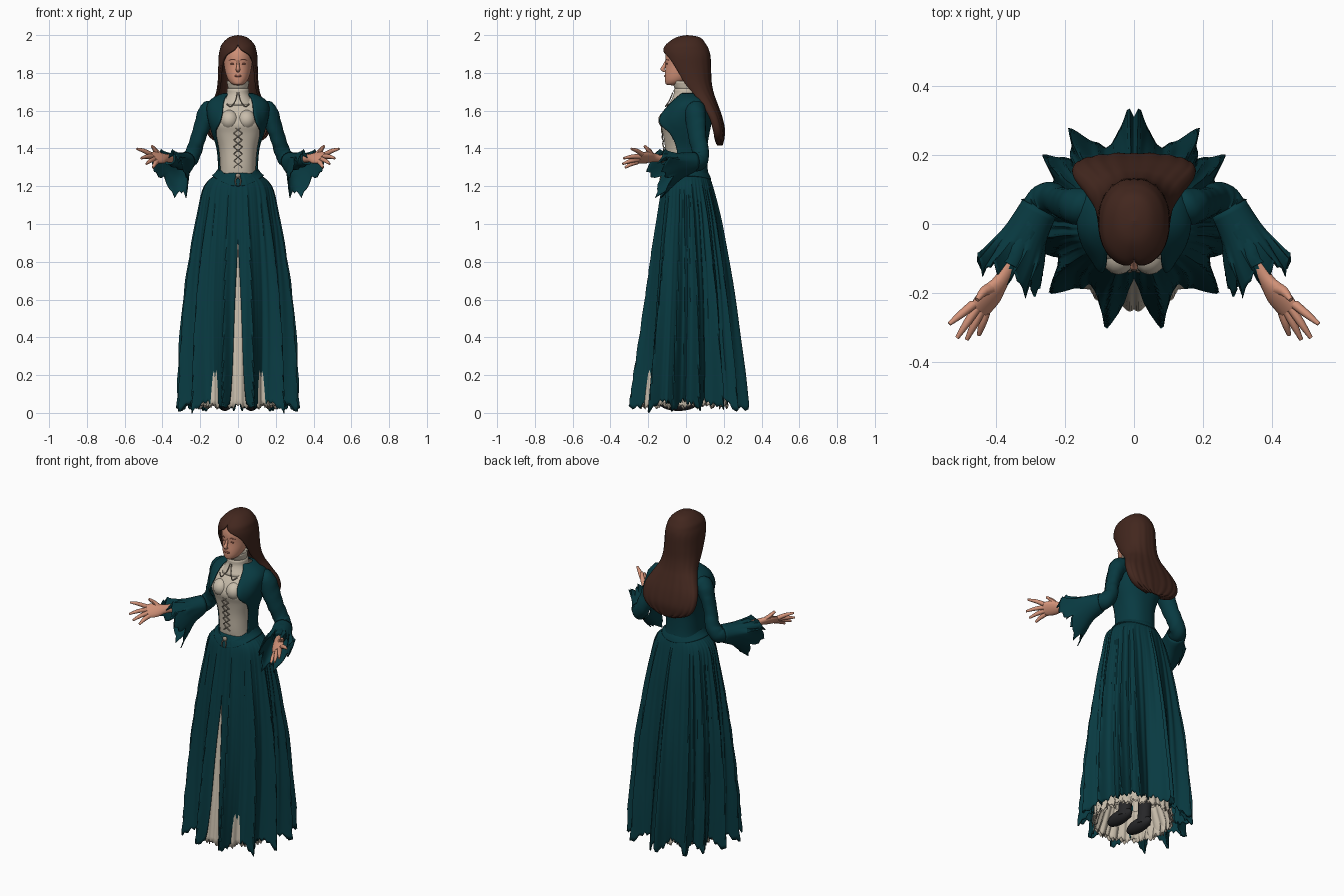
import bpy, bmesh
from math import sin, cos, pi, exp, copysign
from mathutils import Vector, Matrix

cube = bpy.data.objects.get("Cube")
if cube:
    bpy.data.objects.remove(cube, do_unlink=True)


def material(name, rgb, rough=0.8):
    m = bpy.data.materials.new(name)
    m.use_nodes = True
    m.diffuse_color = (*rgb, 1)
    bsdf = m.node_tree.nodes["Principled BSDF"]
    bsdf.inputs["Base Color"].default_value = (*rgb, 1)
    bsdf.inputs["Roughness"].default_value = rough
    return m


TEAL = material("teal cloth", (0.0025, 0.042, 0.053))
CREAM = material("cream linen", (0.58, 0.51, 0.41))
BROWN = material("brown hair", (0.055, 0.02, 0.013))
SKIN = material("skin", (0.65, 0.29, 0.19))
DARK = material("black leather", (0.02, 0.02, 0.022))
LACE = material("lacing", (0.33, 0.28, 0.22))
LIP = material("dark rose", (0.32, 0.11, 0.075))


def finish(name, bm, mat, mirror=True, thick=0, angle=0.8):
    bmesh.ops.recalc_face_normals(bm, faces=bm.faces)
    me = bpy.data.meshes.new(name)
    bm.to_mesh(me)
    bm.free()
    me.materials.append(mat)
    ob = bpy.data.objects.new(name, me)
    bpy.context.collection.objects.link(ob)
    for other in bpy.context.selected_objects:
        other.select_set(False)
    bpy.context.view_layer.objects.active = ob
    ob.select_set(True)
    bpy.ops.object.shade_smooth_by_angle(angle=angle)
    if mirror:
        ob.modifiers.new("Mirror", "MIRROR")
    if thick:
        s = ob.modifiers.new("Solidify", "SOLIDIFY")
        s.thickness, s.offset = thick, 0
    return ob


def spline(rows, per):
    """Catmull-Rom subdivision of rows of numbers."""
    out = []
    for i in range(len(rows) - 1):
        a, b, c = rows[max(i - 1, 0)], rows[i], rows[i + 1]
        d = rows[min(i + 2, len(rows) - 1)]
        for k in range(per):
            t = k / per
            out.append([q + (r - p) * t / 2 + (p - 2.5 * q + 2 * r - s / 2) * t * t
                        + (1.5 * (q - r) + (s - p) / 2) * t ** 3
                        for p, q, r, s in zip(a, b, c, d)])
    out.append(list(rows[-1]))
    return out


def skin_rings(bm, rings, closed):
    n = len(rings[0])
    for lo, hi in zip(rings, rings[1:]):
        for j in range(n if closed else n - 1):
            k = (j + 1) % n
            bm.faces.new((lo[j], lo[k], hi[k], hi[j]))


def sheet(name, rows, mat, cols=24, per=4, square=1, fold=None, thick=0, angle=0.8):
    """Half shell, front opening round to the back; rows: z, half width, front, back, opening."""
    bm, rings = bmesh.new(), []
    for z, rx, f, b, a0 in spline(rows, per):
        ring, a0 = [], max(a0, 0)
        for j in range(cols + 1):
            a = a0 + (pi - a0) * j / cols
            c = cos(a)
            p = Vector((rx * max(sin(a), 0) ** square,
                        (f + b) / 2 - (b - f) / 2 * copysign(abs(c) ** square, c), z))
            if fold:
                p = fold(p, a, a - a0)
            if a < 1e-6 or j == cols:
                p.x = 0
            ring.append(bm.verts.new(p))
        rings.append(ring)
    skin_rings(bm, rings, False)
    return finish(name, bm, mat, True, thick, angle)


def tube(name, rows, mat, n=12, per=4, mirror=True, up=(0, 0, 1), warp=None, thick=0):
    """Sweep of ellipses; rows: x, y, z, radius across, radius along up."""
    bm, rings = bmesh.new(), []
    pts = spline(rows, per)
    for i, r in enumerate(pts):
        c = Vector(r[:3])
        tan = (Vector(pts[min(i + 1, len(pts) - 1)][:3]) - Vector(pts[max(i - 1, 0)][:3])).normalized()
        side = tan.cross(Vector(up)).normalized()
        top = side.cross(tan)
        ring = []
        for j in range(n):
            a = 2 * pi * j / n
            p = c + side * r[3] * cos(a) + top * r[4] * sin(a)
            ring.append(bm.verts.new(warp(p, a, i / (len(pts) - 1)) if warp else p))
        rings.append(ring)
    skin_rings(bm, rings, True)
    if not thick:
        bm.faces.new(rings[0])
        bm.faces.new(rings[-1])
    return finish(name, bm, mat, mirror, thick)


def ball(name, at, size, mat, mirror=True):
    bm = bmesh.new()
    bmesh.ops.create_uvsphere(bm, u_segments=16, v_segments=10, radius=1,
                              matrix=Matrix.Translation(at) @ Matrix.Diagonal((*size, 1)))
    return finish(name, bm, mat, mirror)


# Overskirt: a few deep horned pleats with small creases, ragged hem, front slit
PEAKS = (-.25, .25, .85, 1.3, 1.75, 2.2, 2.53, 3.1, 3.2)


def pleats(p, a, _):
    t = min(max((1.27 - p.z) / 1.25, 0), 1)
    lo, hi = next((q, r) for q, r in zip(PEAKS, PEAKS[1:]) if a <= r)
    w = (a - lo) / (hi - lo)
    d = sin(pi * w)
    depth = min(t * 12, 1) * 0.02 + 0.27 * t * min((hi - lo) / 0.5, 1)
    crease = min(t * 9, 1) * (0.022 * abs(sin(3 * pi * w)) + 0.006 * sin(46 * a))
    s = 1 - depth * d - crease
    lift = t ** 14 * (0.05 * d + 0.02 * sin(31 * a) * sin(57 * a))
    return Vector((p.x * s, p.y * s, p.z + lift))


skirt = [(1.27, .1, -.1, .115, 0), (1.2, .18, -.128, .14, 0), (1.05, .218, -.155, .18, 0),
         (.9, .248, -.18, .21, .005), (.65, .288, -.217, .255, .06), (.4, .313, -.255, .29, .09),
         (.2, .324, -.287, .318, .12), (.015, .33, -.313, .337, .17)]
sheet("overskirt", skirt, TEAL, 160, 5, fold=pleats, thick=0.006, angle=0.6)


# Petticoat with ruffled hem
def ruffles(p, a, _):
    t = min(max((1 - p.z), 0), 1)
    s = 1 + 0.03 * t * sin(26 * a) - 0.02 * t
    return Vector((p.x * s, p.y * s, p.z + t ** 14 * 0.03 * sin(37 * a) * sin(19 * a)))


petticoat = [(z + 0.02, rx * .64, f * .8, b * .66, 0) for z, rx, f, b, _ in skirt[2:]]
sheet("petticoat", petticoat, CREAM, 96, 4, fold=ruffles, thick=0.004)
sheet("petticoat_ruffle", [(.2, .17, -.18, .17, 0), (.11, .2, -.21, .205, 0), (.04, .225, -.235, .225, 0)],
      CREAM, 96, 3, fold=ruffles, thick=0.004)

# Boots
ball("boot_foot", (.07, -.04, .05), (.038, .1, .04), DARK)
tube("boot_leg", [(.07, 0, .04, .038, .042), (.07, .01, .15, .036, .04), (.07, .01, .35, .05, .05)],
     DARK, up=(0, 1, 0))

# Bodice, open jacket and pointed waistband
jacket = [(1.24, .108, -.105, .118, 1.1), (1.3, .102, -.115, .11, 1.25), (1.4, .11, -.12, .108, 1.25),
          (1.48, .135, -.132, .12, 1), (1.53, .15, -.145, .13, .62), (1.58, .16, -.13, .135, .46),
          (1.63, .16, -.095, .13, .44), (1.665, .13, -.06, .105, .5), (1.69, .075, -.03, .07, .65)]


def lapel(p, a, edge):
    flare = 0.014 * exp(-(edge / 0.22) ** 2) * exp(-((p.z - 1.55) / 0.06) ** 2)
    return p + Vector((0.3 * flare, -flare, 0))


bodice = [(z - .003, rx - .008, f + .01, b - .008, 0) for z, rx, f, b, _ in jacket]
sheet("cream_bodice", bodice, CREAM, 32, 4, 0.85)
sheet("jacket", jacket, TEAL, 32, 4, 0.85, lapel, 0.008)
ball("bust", (.045, -.085, 1.55), (.052, .062, .055), CREAM)


def point_down(p, a, _):
    return p - Vector((0, 0, 0.055 * max(cos(a), 0) ** 2 + 0.02 * max(-cos(a), 0) ** 2))


sheet("waistband", [(1.295, .101, -.113, .112, 0), (1.275, .114, -.12, .123, 0), (1.255, .135, -.128, .13, 0)],
      TEAL, 32, 3, fold=point_down, thick=0.007)

# Corset lacing, crossing strands
for i in range(6):
    z = 1.3 + i * 0.036
    y = -0.108 - 0.1 * (z - 1.3)
    tube(f"corset_lace_{i + 1}", [(-.022, y, z, .0035, .0035), (0, y - .004, z + .017, .0035, .0035),
                                  (.022, y, z + .034, .0035, .0035)], LACE, 6, 2)
ball("lace_knot", (0, -.128, 1.255), (.014, .01, .014), LACE, False)
tube("lace_tail", [(.004, -.133, 1.25, .004, .004), (.014, -.138, 1.23, .004, .004),
                   (.01, -.14, 1.205, .003, .003)], LACE, 6, up=(0, 1, 0))

# High collar and hanging cord
sheet("collar", [(1.63, .09, -.09, .07, 0), (1.68, .06, -.064, .06, 0), (1.712, .056, -.062, .055, 0),
                 (1.717, .05, -.057, .05, 0), (1.757, .057, -.072, .05, 0)], CREAM, 24, 3, thick=0.006)
tube("collar_cord", [(.004, -.07, 1.695, .003, .003), (.015, -.09, 1.65, .003, .003),
                     (.038, -.11, 1.622, .003, .003), (.06, -.092, 1.635, .003, .003)], LACE, 6)

# Head and face
sheet("head", [(1.734, .001, -.07, -.068, 0), (1.738, .026, -.103, -.03, 0), (1.757, .048, -.111, .01, 0),
               (1.79, .063, -.112, .05, 0), (1.84, .074, -.108, .09, 0), (1.9, .077, -.108, .1, 0),
               (1.95, .06, -.085, .085, 0), (1.98, .01, 0, .02, 0)], SKIN, 24, 4)
tube("nose", [(0, -.102, 1.865, .006, .008), (0, -.116, 1.835, .008, .01), (0, -.125, 1.819, .012, .01),
              (0, -.108, 1.808, .008, .006)], SKIN, 10, mirror=False, up=(0, 1, 0))
ball("eye", (.029, -.101, 1.848), (.013, .004, .004), LIP)
tube("eyebrow", [(.012, -.107, 1.868, .002, .002), (.03, -.103, 1.872, .003, .003),
                 (.048, -.091, 1.866, .002, .002)], LIP, 6)
ball("lips", (0, -.11, 1.784), (.02, .006, .006), LIP, False)


# Long hair with centre parting
def parting(p, a, _):
    s = 1 - 0.05 * exp(-(a / 0.12) ** 2) + 0.008 * sin(18 * a) * (p.z < 1.9)
    return Vector((p.x, p.y * s, p.z))


sheet("hair", [(1.994, .0005, .005, .006, 0), (1.983, .045, -.05, .07, 0), (1.95, .08, -.1, .1, 0),
               (1.922, .09, -.117, .115, .15), (1.885, .097, -.117, .124, .72), (1.82, .099, -.1, .127, 1.05),
               (1.75, .102, -.06, .13, 1.15), (1.69, .112, 0, .142, 1.2), (1.64, .137, .05, .16, 1.2),
               (1.57, .17, .1, .185, 1.2), (1.5, .168, .125, .2, 1.2), (1.45, .13, .14, .196, 1.2),
               (1.42, .05, .16, .188, 1.2)], BROWN, 32, 4, 0.9, parting, 0.012)


# Sleeves with creases, then hanging ragged cuffs
def creases(p, a, t):
    return p + Vector((0, 0, 0.004 * sin(60 * t + 3 * sin(a))))


tube("sleeve", [(.12, .05, 1.605, .05, .052), (.158, .05, 1.592, .053, .055), (.186, .053, 1.53, .042, .054),
                (.213, .062, 1.45, .038, .048), (.238, .078, 1.375, .042, .045), (.272, .06, 1.33, .048, .046),
                (.31, -.02, 1.335, .043, .04), (.36, -.12, 1.345, .035, .033)],
     TEAL, 16, 6, up=(.35, .9, .35), warp=creases)


def hang(p, a, t):
    low = max(-sin(a), 0)
    jag = 0.02 * t ** 3 * (sin(7 * a) + 0.6 * sin(17 * a))
    return p + Vector((-0.075 * t * low, 0.03 * t * low + jag, -0.125 * low * t + jag))


tube("cuff", [(.275, .045, 1.33, .052, .048), (.315, -.03, 1.33, .06, .044), (.345, -.09, 1.33, .076, .042),
              (.376, -.15, 1.325, .088, .045)], TEAL, 48, 4, warp=hang, thick=0.005)

# Open hands, palms up
tilt = (-.57, -.39, .72)
tube("palm", [(.35, -.1, 1.345, .024, .022), (.385, -.165, 1.35, .026, .019), (.415, -.205, 1.352, .042, .018),
              (.45, -.25, 1.35, .04, .013)], SKIN, 14, up=tilt)
base, across = Vector((.448, -.245, 1.35)), Vector((.6, .4, .69))
tips = {"little": (.45, -.322, 1.298), "ring": (.485, -.335, 1.318),
        "middle": (.513, -.33, 1.348), "index": (.536, -.29, 1.398)}
for i, (label, tip) in enumerate(tips.items()):
    root = base + across * (i - 1.5) * 0.02
    mid = root.lerp(Vector(tip), 0.5) + Vector((0, 0, .004))
    tube(label + "_finger", [(*root, .0135, .0135), (*mid, .0115, .0115), (*tip, .006, .006)], SKIN, 8, 3)
tube("thumb", [(.41, -.185, 1.36, .018, .016), (.435, -.195, 1.387, .014, .013),
               (.455, -.22, 1.413, .007, .007)], SKIN, 8, 3)
